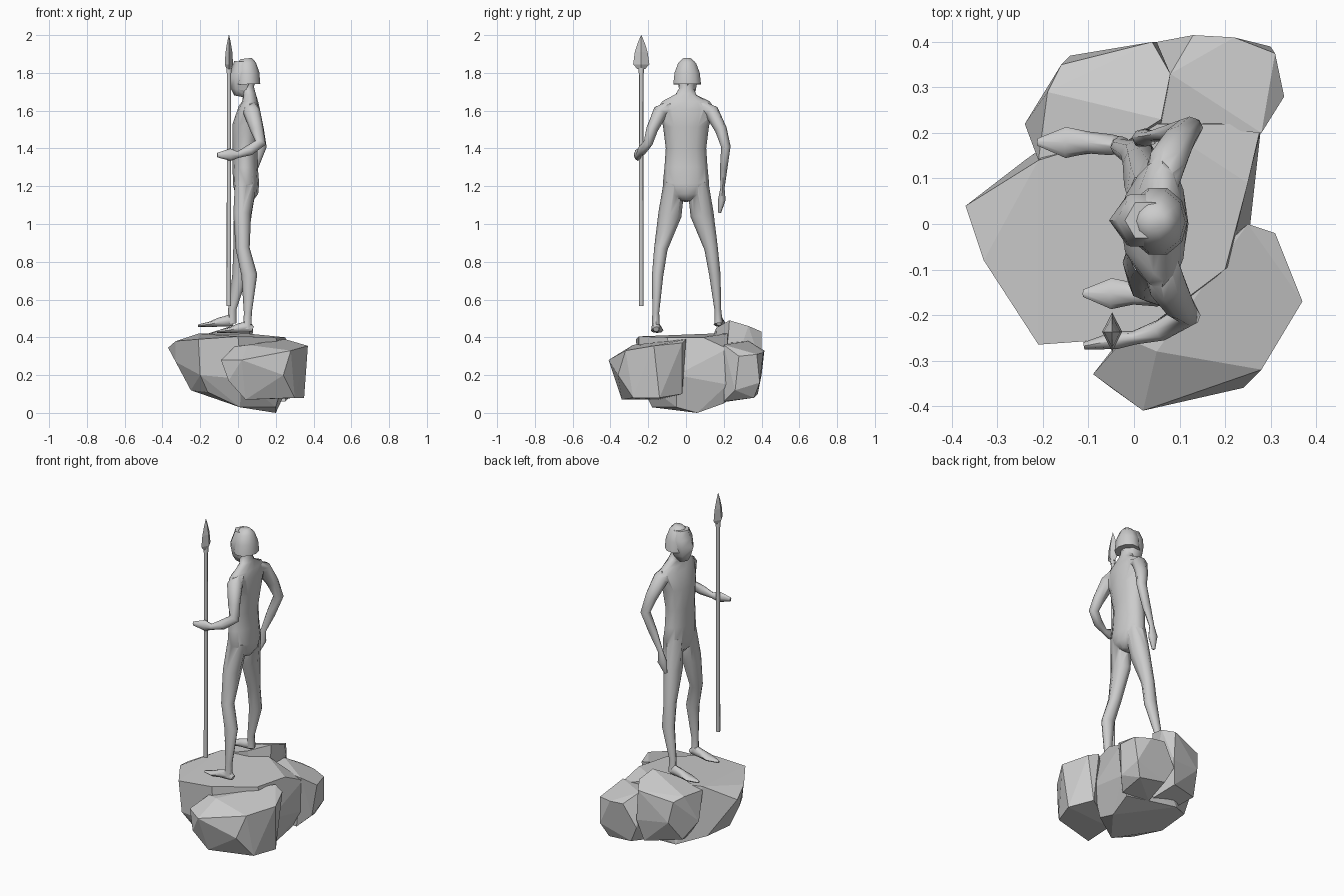
import bpy, bmesh, math
from mathutils import Vector


def smooth_shade(ob):
    bpy.ops.object.select_all(action='DESELECT')
    ob.select_set(True)
    bpy.context.view_layer.objects.active = ob
    bpy.ops.object.shade_smooth_by_angle(angle=math.radians(60))


def finish(name, bm):
    bmesh.ops.recalc_face_normals(bm, faces=bm.faces)
    me = bpy.data.meshes.new(name)
    bm.to_mesh(me)
    bm.free()
    ob = bpy.data.objects.new(name, me)
    bpy.context.collection.objects.link(ob)
    return ob


def loft(name, rings, sides=8, smooth=True):
    """Rings are (x, y, z, ru, rv): elliptical sections square to the path."""
    bm = bmesh.new()
    pts = [Vector(r[:3]) for r in rings]
    loops = []
    for i, r in enumerate(rings):
        t = (pts[min(i + 1, len(pts) - 1)] - pts[max(i - 1, 0)]).normalized()
        u = Vector((0, 1, 0)).cross(t).normalized()
        v = t.cross(u)
        loops.append([bm.verts.new(pts[i] + u * r[3] * math.cos(a) + v * r[4] * math.sin(a))
                      for a in (2 * math.pi * k / sides for k in range(sides))])
    for a, b in zip(loops, loops[1:]):
        for k in range(sides):
            n = (k + 1) % sides
            bm.faces.new((a[k], a[n], b[n], b[k]))
    bm.faces.new(loops[0])
    bm.faces.new(loops[-1])
    ob = finish(name, bm)
    if smooth:
        smooth_shade(ob)
    return ob


def rock(name, pts):
    """Faceted boulder: convex hull of a few corner points."""
    bm = bmesh.new()
    for p in pts:
        bm.verts.new(p)
    res = bmesh.ops.convex_hull(bm, input=bm.verts)
    junk = {g for g in res["geom_interior"] if isinstance(g, bmesh.types.BMVert)}
    bmesh.ops.delete(bm, geom=list(junk), context='VERTS')
    bmesh.ops.dissolve_limit(bm, angle_limit=math.radians(8), verts=bm.verts, edges=bm.edges)
    return finish(name, bm)


def unite(base, parts):
    """Weld overlapping parts into the base object."""
    for p in parts:
        m = base.modifiers.new("union", 'BOOLEAN')
        m.operation, m.solver, m.object = 'UNION', 'EXACT', p
    dg = bpy.context.evaluated_depsgraph_get()
    me = bpy.data.meshes.new_from_object(base.evaluated_get(dg))
    base.modifiers.clear()
    base.data = me
    for p in parts:
        bpy.data.objects.remove(p)


# Rock base
main_rock = rock("rock_base", [
    (-.33, -.08, .38), (-.21, -.265, .39), (0, -.25, .405), (.2, -.1, .40), (.25, .09, .40),
    (-.21, .14, .42), (-.37, .04, .345), (.28, .22, .34), (.05, .22, .42),
    (-.33, -.04, .27), (-.2, -.25, .2), (.02, -.25, .18), (.25, -.05, .2), (.27, .22, .15),
    (-.25, -.06, .12), (-.16, -.2, .11), (.01, -.18, .03), (.2, -.05, .03), (.2, .06, 0),
    (.22, .2, .05), (-.1, .24, .08), (-.24, .14, .13)])
front_rock = rock("front_rock", [
    (-.09, -.33, .28), (-.02, -.25, .35), (.2, -.11, .38), (.25, 0, .39), (.31, -.02, .37),
    (.37, -.17, .355), (.05, -.28, .36), (.02, -.41, .28), (.28, -.32, .33),
    (.24, -.36, .2), (-.05, -.36, .17), (.04, -.34, .07), (.3, -.28, .08),
    (.35, -.14, .08), (.27, -.02, .1), (.05, -.15, .07)])
raised_rock = rock("raised_rock", [
    (-.21, .14, .40), (-.19, .29, .41), (-.16, .35, .39), (.04, .40, .43), (.08, .33, .46),
    (.06, .23, .49), (-.05, .16, .45), (-.24, .22, .25), (-.14, .37, .27), (.05, .40, .25),
    (-.18, .29, .15), (.02, .37, .12), (.06, .2, .08), (-.12, .16, .1)])
back_rock = rock("back_rock", [
    (.05, .22, .37), (.08, .33, .38), (.13, .415, .33), (.22, .41, .32), (.31, .375, .31),
    (.33, .28, .3), (.28, .2, .36), (.05, .4, .2), (.3, .39, .16), (.31, .26, .12),
    (.1, .38, .1), (.26, .36, .08), (.25, .2, .06), (.08, .22, .06)])
unite(main_rock, [front_rock, raised_rock, back_rock])

# Torso and neck
body = loft("body", [
    (.05, 0, 1.12, .03, .02), (.047, 0, 1.155, .06, .09), (.043, 0, 1.21, .069, .123),
    (.038, 0, 1.3, .067, .114), (.038, 0, 1.4, .066, .107), (.045, 0, 1.52, .075, .122),
    (.06, 0, 1.615, .057, .15), (.064, 0, 1.65, .042, .125), (.06, 0, 1.685, .034, .055),
    (.05, .003, 1.715, .036, .04), (.045, .005, 1.78, .04, .042)], 12)

# Pointed face and helmet
face = loft("face", [
    (.008, .008, 1.675, .028, .025), (.015, .008, 1.71, .055, .05),
    (.022, .008, 1.765, .077, .062), (.022, .008, 1.81, .06, .066),
    (.025, .008, 1.86, .045, .045)], 6)
loft("helmet", [
    (.052, .006, 1.74, .066, .077), (.05, .006, 1.80, .063, .07),
    (.045, .006, 1.85, .05, .05), (.042, .006, 1.876, .03, .022)], 10)

# Legs
right_leg = loft("right_leg", [
    (.042, -.062, 1.22, .058, .056), (.022, -.085, 1.05, .047, .062), (.025, -.133, .87, .037, .036),
    (.06, -.15, .73, .042, .03), (.052, -.16, .53, .021, .018), (.05, -.16, .445, .022, .022)])
left_leg = loft("left_leg", [
    (.042, .062, 1.22, .058, .056), (.025, .085, 1.05, .047, .062), (.012, .133, .87, .037, .036),
    (.01, .153, .73, .04, .03), (-.03, .168, .55, .022, .018), (-.03, .172, .475, .022, .022)])


# Feet
def foot(name, x, y, z):
    return loft(name, [(x + .008, y, z + .02, .015, .016), (x - .02, y, z + .033, .031, .023),
                       (x - .07, y + .005, z + .025, .024, .024),
                       (x - .12, y + .005, z + .014, .014, .034),
                       (x - .182, y + .006, z + .007, .006, .008)])


right_foot = foot("right_foot", .07, -.158, .423)
left_foot = foot("left_foot", -.03, .174, .455)

# Arms with hands
right_arm = loft("right_arm", [
    (.06, -.08, 1.625, .04, .03), (.073, -.135, 1.595, .045, .04), (.1, -.18, 1.5, .035, .031),
    (.118, -.2, 1.43, .03, .025), (.06, -.233, 1.39, .028, .024), (0, -.25, 1.367, .017, .015),
    (-.04, -.255, 1.367, .033, .02), (-.11, -.268, 1.365, .012, .008)])
left_arm = loft("left_arm", [
    (.06, .08, 1.625, .04, .03), (.073, .135, 1.595, .045, .04), (.1, .185, 1.5, .037, .032),
    (.122, .211, 1.41, .03, .025), (.08, .2, 1.3, .027, .02), (.035, .193, 1.19, .017, .011),
    (.025, .19, 1.13, .03, .02), (.01, .178, 1.06, .01, .008)])

# One continuous figure
unite(body, [face, right_leg, left_leg, right_foot, left_foot, right_arm, left_arm])
smooth_shade(body)

# Spear
SX, SY = -.048, -.237
loft("spear_shaft", [(SX, SY, .565, .012, .012), (SX, SY, 1.81, .011, .011)])
loft("spear_collar", [(SX, SY, 1.80, .014, .014), (SX, SY, 1.835, .014, .014)])
loft("spear_head", [
    (SX, SY, 1.82, .012, .02), (SX, SY, 1.845, .022, .043), (SX, SY, 1.91, .018, .034),
    (SX, SY, 1.96, .01, .018), (SX, SY, 2.0, .001, .001)], 4, False)
